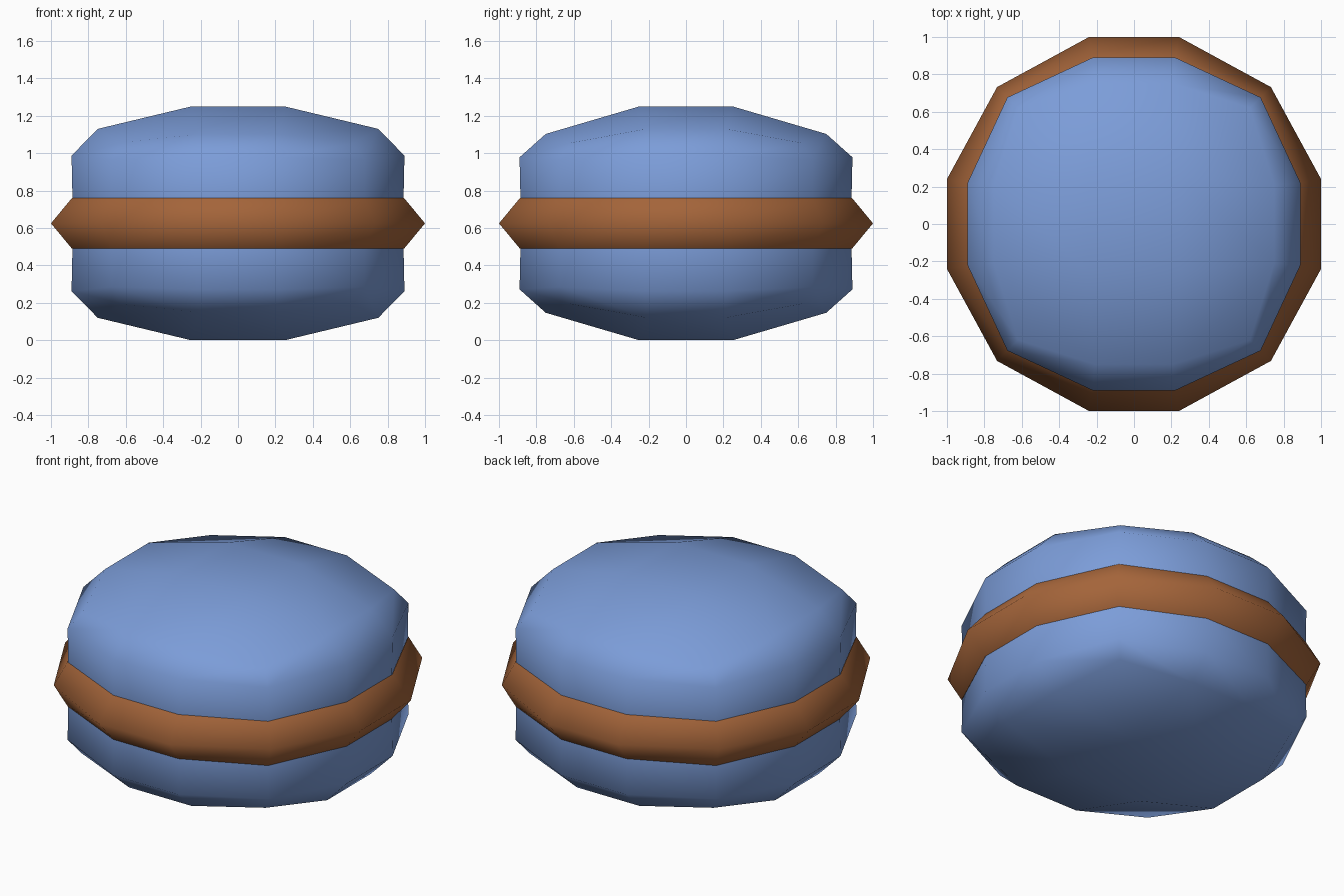
import bpy

if "Cube" in bpy.data.objects:
    bpy.data.objects.remove(bpy.data.objects["Cube"])

MID = 0.625  # height of the symmetry plane


def material(name, rgb):
    m = bpy.data.materials.new(name)
    m.diffuse_color = (*rgb, 1)
    m.use_nodes = True
    m.node_tree.nodes["Principled BSDF"].inputs["Base Color"].default_value = m.diffuse_color
    return m


def ring(side, near, corner, zx, zy, zc):
    """Twelve-sided rounded square, counter-clockwise; separate heights for x sides, y sides, corners."""
    pts = []
    for k in range(4):
        za, zb = (zx, zy) if k % 2 == 0 else (zy, zx)
        for x, y, z in ((side, near, za), (corner, corner, zc), (near, side, zb)):
            for _ in range(k):
                x, y = -y, x
            pts.append((x, y, z - MID))
    return pts


def skin(rings):
    """Quads between successive rings, listed from bottom to top."""
    return [(r * 12 + i, r * 12 + (i + 1) % 12, r * 12 + 12 + (i + 1) % 12, r * 12 + 12 + i)
            for r in range(rings - 1) for i in range(12)]


def build(name, verts, faces, mat):
    me = bpy.data.meshes.new(name)
    me.from_pydata(verts, [], faces)
    me.materials.append(mat)
    me.polygons.foreach_set("use_smooth", [True] * len(me.polygons))
    ob = bpy.data.objects.new(name, me)
    ob.location.z = MID
    bpy.context.collection.objects.link(ob)
    return ob


blue = material("cookie blue", (0.20, 0.335, 0.69))
brown = material("filling brown", (0.37, 0.128, 0.042))

# Cookie shells: wall, shoulder and top rim, closed by a flat centre with a ring of quads
verts = (ring(0.885, 0.22, 0.675, 0.755, 0.755, 0.755)
         + ring(0.89, 0.22, 0.677, 0.987, 0.978, 0.965)
         + ring(0.75, 0.21, 0.62, 1.13, 1.103, 1.055))
c = len(verts)
verts += [(x, y, 1.25 - MID) for x, y in ((.25, .25), (-.25, .25), (-.25, -.25), (.25, -.25))]
faces = skin(3) + [(c, c + 1, c + 2, c + 3)]
for k in range(4):
    a = 24 + 3 * k
    nxt = 24 + (3 * k + 3) % 12
    faces.append((a, a + 1, a + 2, c + k))                  # corner
    faces.append((a + 2, nxt, c + (k + 1) % 4, c + k))      # side
shells = build("cookie_shells", verts, faces, blue)
mirror = shells.modifiers.new("mirror", 'MIRROR')
mirror.use_axis = (False, False, True)
mirror.use_mirror_merge = False

# Filling: pointed band bulging out between the shells
band = (ring(0.888, 0.22, 0.677, 0.49, 0.49, 0.49)
        + ring(1.0, 0.24, 0.732, MID, MID, MID)
        + ring(0.888, 0.22, 0.677, 0.76, 0.76, 0.76))
build("filling_band", band, skin(3), brown)
